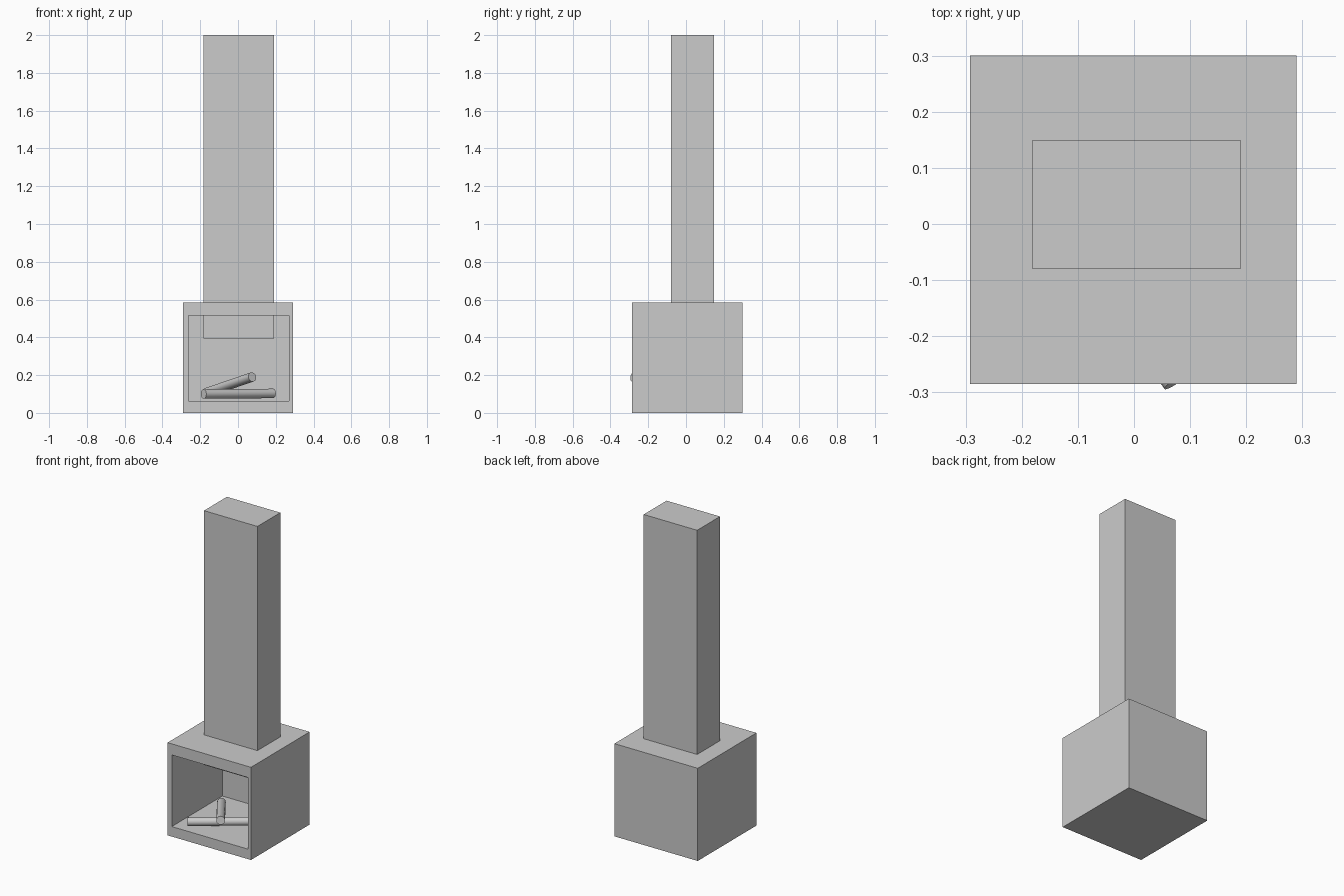
import bpy, bmesh
from mathutils import Vector

if "Cube" in bpy.data.objects:
    bpy.data.objects.remove(bpy.data.objects["Cube"])


def finish(name, bm):
    bmesh.ops.recalc_face_normals(bm, faces=bm.faces)
    mesh = bpy.data.meshes.new(name)
    bm.to_mesh(mesh)
    bm.free()
    obj = bpy.data.objects.new(name, mesh)
    bpy.context.collection.objects.link(obj)
    return obj


def box_bmesh(lo, hi):
    bm = bmesh.new()
    bmesh.ops.create_cube(bm, size=1)
    for v in bm.verts:
        v.co = Vector([lo[i] if v.co[i] < 0 else hi[i] for i in range(3)])
    return bm


def log(name, start, end, radius=0.025):
    start, end = Vector(start), Vector(end)
    axis = end - start
    bpy.ops.mesh.primitive_cylinder_add(
        vertices=24, radius=radius, depth=axis.length, location=(start + end) / 2,
        rotation=axis.to_track_quat('Z', 'Y').to_euler())
    obj = bpy.context.object
    obj.name = name
    bpy.ops.object.shade_smooth_by_angle()


# Firebox: a block with its front face inset and pushed in to form the hearth
bm = box_bmesh((-0.292, -0.285, 0), (0.29, 0.30, 0.585))
bm.faces.ensure_lookup_table()
front = min(bm.faces, key=lambda f: f.calc_center_median().y)
bmesh.ops.inset_region(bm, faces=[front], thickness=0.03)
for v in front.verts:
    v.co.x = -0.263 if v.co.x < 0 else 0.271
    v.co.z = 0.063 if v.co.z < 0.3 else 0.515
cavity = bmesh.ops.extrude_discrete_faces(bm, faces=[front])["faces"][0]
for v in cavity.verts:
    v.co.y = 0.22
finish("firebox", bm)

# Chimney, hanging down through the roof of the firebox
finish("chimney", box_bmesh((-0.182, -0.079, 0.395), (0.191, 0.149, 2.0)))

# Two crossed logs on the hearth
log("lower_log", (-0.182, -0.243, 0.1), (0.186, 0.015, 0.103))
log("upper_log", (0.075, -0.28, 0.19), (-0.165, 0.07, 0.108))
